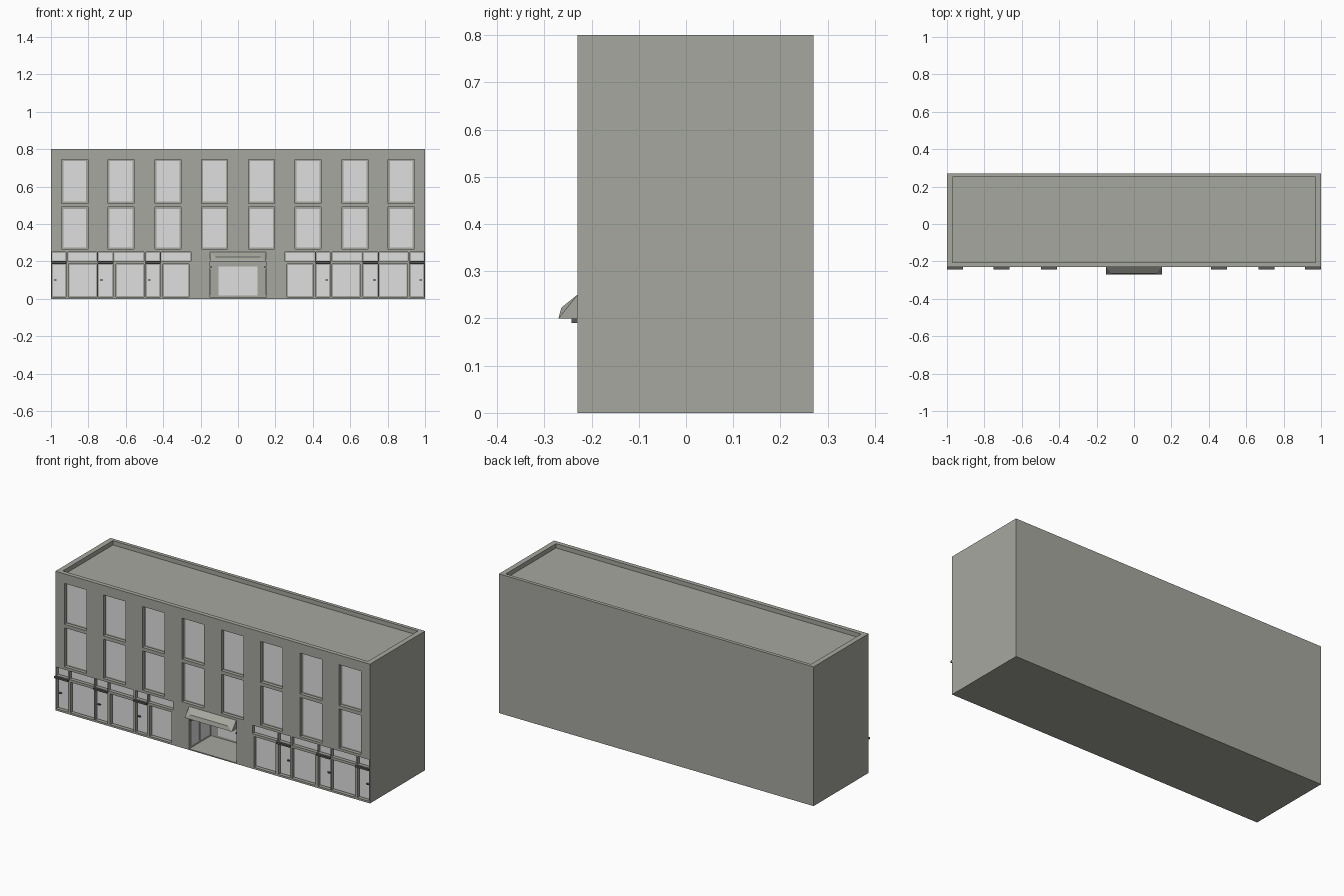
import bpy, bmesh

if "Cube" in bpy.data.objects:
    bpy.data.objects.remove(bpy.data.objects["Cube"])


def material(name, color):
    m = bpy.data.materials.new(name)
    m.diffuse_color = (*color, 1)
    m.use_nodes = True
    m.node_tree.nodes["Principled BSDF"].inputs["Base Color"].default_value = m.diffuse_color
    return m


WALL = material("grey_stone", (0.38, 0.39, 0.345))
GLASS = material("pale_glass", (0.74, 0.74, 0.74))
DARK = material("dark_metal", (0.10, 0.10, 0.095))
FRONT = -0.23
RECESS = 0.02


def add_mesh(name, bm, mat):
    bmesh.ops.recalc_face_normals(bm, faces=bm.faces[:])
    me = bpy.data.meshes.new(name)
    bm.to_mesh(me)
    bm.free()
    me.materials.append(mat)
    ob = bpy.data.objects.new(name, me)
    bpy.context.collection.objects.link(ob)
    return ob


def boxes(name, items, mat):
    """One object made of boxes given as (x0, x1, y0, y1, z0, z1)."""
    bm = bmesh.new()
    for x0, x1, y0, y1, z0, z1 in items:
        x0, x1 = sorted((x0, x1))
        v = bmesh.ops.create_cube(bm, size=1)["verts"]
        for p in v:
            p.co.x = x1 if p.co.x > 0 else x0
            p.co.y = y1 if p.co.y > 0 else y0
            p.co.z = z1 if p.co.z > 0 else z0
    return add_mesh(name, bm, mat)


holes, window_glass, shop_glass = [], [], []
canopies, handles, side_glass = [], [], []


def opening(glass_list, x0, x1, z0, z1, m):
    """Recess in the front with a glass pane set m inside its border."""
    x0, x1 = sorted((x0, x1))
    holes.append((x0, x1, -0.4, FRONT + RECESS, z0, z1))
    glass_list.append((x0 + m, x1 - m, FRONT + RECESS - 0.003,
                       FRONT + RECESS + 0.001, z0 + m, z1 - m))


for s in (-1, 1):
    # two rows of upper windows
    for c in (0.125, 0.375, 0.625, 0.873):
        for z0, z1 in ((0.265, 0.49), (0.51, 0.745)):
            opening(window_glass, s * (c - 0.07), s * (c + 0.07), z0, z1, 0.009)
    # shop windows with wider transoms above
    for a, b, ta, tb in ((0.76, 0.90, 0.76, 0.905), (0.508, 0.647, 0.508, 0.66),
                         (0.267, 0.396, 0.257, 0.407)):
        opening(shop_glass, s * (a - 0.005), s * (b + 0.005), 0.011, 0.187, 0.005)
        opening(shop_glass, s * (ta - 0.005), s * (tb + 0.005), 0.202, 0.25, 0.004)
    # shop doors with transom, canopy and handle
    for a, b in ((0.925, 0.99), (0.674, 0.743), (0.423, 0.487)):
        opening(shop_glass, s * (a - 0.005), s * (b + 0.005), 0.011, 0.187, 0.005)
        opening(shop_glass, s * (a - 0.005), s * (b + 0.005), 0.202, 0.25, 0.004)
        mid = (a + b) / 2
        canopies.append((s * (mid - 0.043), s * min(mid + 0.043, 1.0),
                         FRONT - 0.012, FRONT + 0.005, 0.19, 0.2))
        handles.append((s * (b - 0.02), s * (b - 0.005), -0.222, -0.21, 0.098, 0.104))
    # glazed door and window on each side of the entrance alcove
    for y0, y1 in ((-0.215, -0.15), (-0.13, -0.05)):
        side_glass.append((s * 0.147, s * 0.151, y0, y1, 0.02, 0.16))
    canopies.append((s * 0.14, s * 0.152, -0.222, -0.143, 0.167, 0.174))

# entrance alcove and roof recess
holes.append((-0.15, 0.15, -0.4, -0.03, 0.006, 0.2))
holes.append((-0.97, 0.97, -0.205, 0.25, 0.775, 1.0))

# main block with everything cut out of it
body = boxes("building_body", [(-1, 1, FRONT, 0.27, 0, 0.8)], WALL)
cutter = boxes("opening_cutter", holes, WALL)
cutter.hide_render = True
mod = body.modifiers.new("openings", "BOOLEAN")
mod.operation = "DIFFERENCE"
mod.solver = "EXACT"
mod.object = cutter
bpy.context.view_layer.objects.active = body
bpy.ops.object.modifier_apply(modifier=mod.name)
bpy.data.objects.remove(cutter)

# glazing and fittings
boxes("upper_window_glass", window_glass, GLASS)
boxes("shop_glass", shop_glass, GLASS)
boxes("alcove_side_glass", side_glass, GLASS)
boxes("entrance_back_glass", [(-0.105, 0.105, -0.033, -0.029, 0.018, 0.172)], GLASS)
boxes("door_canopies", canopies, DARK)
boxes("door_handles", handles, DARK)

# entrance awning: folded front with ends pinched inward
bm = bmesh.new()
rows = [[bm.verts.new((s * x, y, z)) for x, y, z in
         ((0.15, FRONT, 0.25), (0.12, -0.264, 0.223), (0.15, -0.27, 0.2), (0.15, FRONT, 0.2))]
        for s in (-1, 1)]
left, right = rows
for i in range(4):
    j = (i + 1) % 4
    bm.faces.new((left[i], left[j], right[j], right[i]))
for r in rows:
    bm.faces.new((r[0], r[1], r[2]))
    bm.faces.new((r[0], r[2], r[3]))
add_mesh("entrance_awning", bm, WALL)
